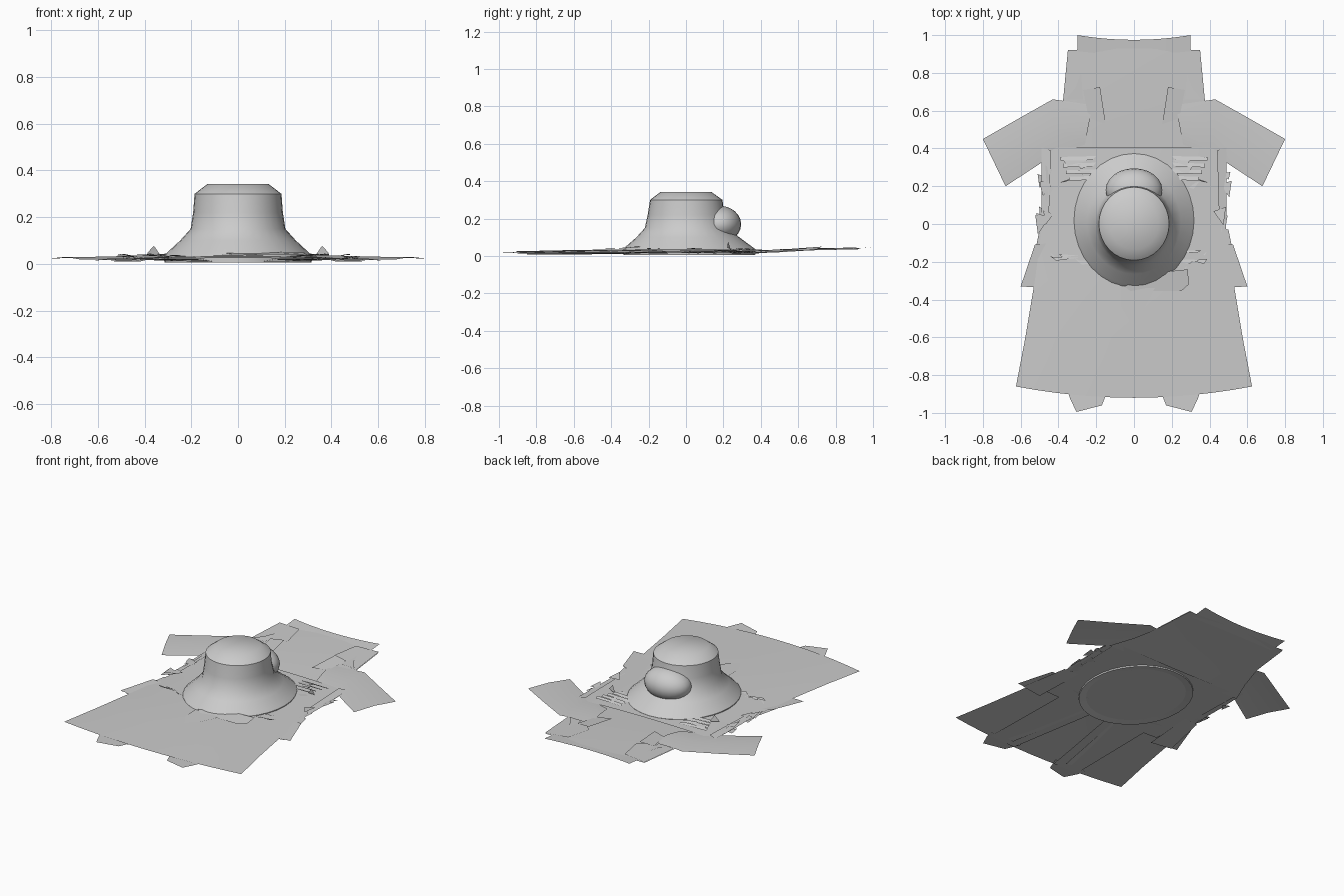
import bpy, bmesh, math, random
from mathutils import Vector

random.seed(4)


def make(name, verts, faces, angle=40):
    me = bpy.data.meshes.new(name)
    me.from_pydata(verts, [], faces)
    me.update()
    ob = bpy.data.objects.new(name, me)
    bpy.context.collection.objects.link(ob)
    bpy.ops.object.select_all(action='DESELECT')
    ob.select_set(True)
    bpy.context.view_layer.objects.active = ob
    bpy.ops.object.shade_smooth_by_angle(angle=math.radians(angle))
    return ob


def cloth(name, rows, n=12, sag=0.0, hem=0.0):
    """Symmetric sheet lofted from rows of (y, half width, centre z, edge z).
    hem bends the last row at its centre, sag bends the first row."""
    verts, faces = [], []
    for r, (y, w, zc, ze) in enumerate(rows):
        for i in range(n + 1):
            t = 2 * i / n - 1
            bend = sag if r == 0 else hem if r == len(rows) - 1 else 0
            verts.append((w * t, y + bend * (1 - t * t), zc + (ze - zc) * t * t))
    for r in range(len(rows) - 1):
        for i in range(n):
            a = r * (n + 1) + i
            b = a + n + 1
            faces.append((a, b, b + 1, a + 1))
    return make(name, verts, faces)


def panel(name, pts, mirror=True):
    """Flat patch of cloth from an outline, copied to the other side."""
    for side, s in (("right", 1), ("left", -1))[:2 if mirror else 1]:
        vs = [(s * x, y, z) for x, y, z in pts]
        order = list(range(len(vs)))
        area = sum(vs[i - 1][0] * vs[i][1] - vs[i][0] * vs[i - 1][1] for i in order)
        make(name + ("_" + side if mirror else ""), vs, [order if area > 0 else order[::-1]])


# Coat: large skirt sheet with curved hem, lining beneath it
cloth("coat_front", [(0.405, 0.485, 0.034, 0.024), (0.2, 0.49, 0.036, 0.022),
                     (0.0, 0.485, 0.036, 0.02), (-0.3, 0.525, 0.036, 0.02),
                     (-0.6, 0.575, 0.032, 0.018), (-0.86, 0.625, 0.025, 0.015)], hem=-0.06)
cloth("coat_lining", [(0.39, 0.46, 0.014, 0.018), (0.0, 0.45, 0.012, 0.018),
                      (-0.3, 0.42, 0.014, 0.02)])

# Shoulder yoke and neck strip
cloth("shoulder_yoke", [(0.92, 0.35, 0.042, 0.036), (0.66, 0.375, 0.036, 0.03),
                        (0.5, 0.42, 0.028, 0.02), (0.35, 0.48, 0.02, 0.014)], sag=0.01)
cloth("neck_strip", [(1.0, 0.3, 0.045, 0.048), (0.88, 0.3, 0.038, 0.036)], sag=-0.025)

# Collar lapels and inner folds
panel("lapel", [(0.35, 0.92, 0.042), (0.2, 0.905, 0.046), (0.165, 0.74, 0.041),
                (0.25, 0.66, 0.036), (0.375, 0.655, 0.035)])
panel("inner_lapel", [(0.27, 0.71, 0.042), (0.18, 0.725, 0.05), (0.15, 0.53, 0.036),
                      (0.24, 0.56, 0.034)])
panel("lapel_fold", [(0.28, 0.8, 0.042), (0.31, 0.72, 0.044), (0.36, 0.66, 0.04), (0.27, 0.66, 0.04)])

# Sleeves: two strips bending over a ridge line
for side, s in (("right", 1), ("left", -1)):
    path = [((0.22, 0.63, 0.034), (0.26, 0.42, 0.026)),
            ((0.43, 0.66, 0.032), (0.42, 0.37, 0.024)),
            ((0.62, 0.553, 0.026), (0.55, 0.285, 0.02)),
            ((0.80, 0.45, 0.024), (0.68, 0.2, 0.02))]
    verts, faces = [], []
    for a, b in path:
        a, b = Vector(a), Vector(b)
        m = (a + b) / 2 + Vector((0, 0, 0.008))
        verts += [(s * p.x, p.y, p.z) for p in (a, m, b)]
    for i in range(3):
        for j in range(2):
            q = [i * 3 + j, i * 3 + j + 1, i * 3 + j + 4, i * 3 + j + 3]
            faces.append(q if s > 0 else q[::-1])
    make("sleeve_" + side, verts, faces)

# Side flaps and trouser legs under the skirt, ending in shoes
panel("side_flap", [(0.44, -0.1, 0.02), (0.525, -0.11, 0.026), (0.60, -0.33, 0.018), (0.46, -0.34, 0.014)])
panel("side_flap_lower", [(0.40, -0.02, 0.016), (0.50, -0.03, 0.018), (0.56, -0.33, 0.012), (0.42, -0.35, 0.01)])
panel("shoe", [(0.13, -0.86, 0.016), (0.36, -0.86, 0.018), (0.34, -0.92, 0.02), (0.305, -0.995, 0.022),
               (0.17, -0.96, 0.018)])
panel("trouser_leg", [(0.04, -0.25, 0.012), (0.32, -0.25, 0.014), (0.33, -0.9, 0.018), (0.15, -0.9, 0.012)])
panel("leg_pleat", [(0.1, -0.3, 0.01), (0.17, -0.3, 0.022), (0.27, -0.85, 0.02), (0.2, -0.85, 0.008)])

# Folds peeking out in front of the hat brim
panel("front_fold", [(-0.05, -0.33, 0.046), (-0.02, -0.355, 0.04), (0.25, -0.355, 0.04),
                     (0.29, -0.32, 0.042), (0.285, -0.24, 0.048), (0.1, -0.26, 0.052)], False)
panel("front_tongue", [(-0.07, -0.33, 0.04), (-0.065, -0.44, 0.037), (-0.02, -0.515, 0.036),
                       (0.05, -0.45, 0.038), (0.11, -0.34, 0.042)], False)

# Stepped shoulder folds and pointed tips
for k in range(4):
    y, x = 0.36 - 0.035 * k, 0.39 - 0.015 * k
    panel("shoulder_fold_%d" % k, [(0.2, y, 0.036), (x, y - 0.005, 0.036),
                                   (x, y - 0.025, 0.043), (0.22, y - 0.022, 0.041)])
panel("fold_tip", [(0.33, 0.24, 0.034), (0.39, 0.22, 0.045), (0.36, 0.225, 0.078)])
panel("shoulder_edge", [(0.49, 0.405, 0.03), (0.44, 0.39, 0.036), (0.45, 0.05, 0.032), (0.49, 0.0, 0.022)])


# Small torn slivers scattered along the seams
def slivers(name, count, xr, yr, length, width):
    for side, s in (("right", 1), ("left", -1)):
        verts, faces = [], []
        for _ in range(count):
            x, y = random.uniform(*xr), random.uniform(*yr)
            lx = random.uniform(*length)
            ly = random.uniform(*width)
            z = random.uniform(0.01, 0.036)
            b = len(verts)
            verts += [(s * (x - lx), y, z), (s * (x + lx), y + ly * 0.3, z + 0.006),
                      (s * (x + lx * 0.6), y - ly, z + 0.009)]
            faces.append((b, b + 1, b + 2))
        make(name + "_" + side, verts, faces)


slivers("chest_slivers", 10, (0.2, 0.36), (0.2, 0.35), (0.03, 0.07), (0.01, 0.03))
slivers("side_slivers", 10, (0.45, 0.49), (0.0, 0.32), (0.015, 0.035), (0.03, 0.08))
slivers("waist_slivers", 7, (0.22, 0.38), (-0.22, -0.13), (0.03, 0.08), (0.01, 0.03))

# Hat: flared brim with rolled lower rim, tapering crown and flat top
N = 32
prof = [(0.012, 0.275, -0.29, 0.325), (0.006, 0.315, -0.335, 0.37), (0.035, 0.318, -0.335, 0.373),
        (0.052, 0.30, -0.32, 0.35), (0.10, 0.248, -0.265, 0.285), (0.15, 0.203, -0.22, 0.225),
        (0.22, 0.192, -0.205, 0.205), (0.30, 0.186, -0.192, 0.195), (0.343, 0.13, -0.135, 0.135)]
verts, faces = [], []
for z, rx, y0, y1 in prof:
    for i in range(N):
        a = 2 * math.pi * i / N
        verts.append((rx * math.cos(a), (y0 + y1) / 2 + (y1 - y0) / 2 * math.sin(a), z))
for r in range(len(prof) - 1):
    for i in range(N):
        j = (i + 1) % N
        faces.append((r * N + i, r * N + j, (r + 1) * N + j, (r + 1) * N + i))
faces.append(tuple((len(prof) - 1) * N + i for i in range(N)))
make("hat", verts, faces, 38)

# Rounded bulge on the back of the crown
bpy.ops.mesh.primitive_uv_sphere_add(segments=24, ring_count=12, radius=1, location=(0, 0.18, 0.17))
bulge = bpy.context.object
bulge.name = "hat_back_bulge"
bulge.scale = (0.15, 0.115, 0.098)
bpy.ops.object.shade_smooth_by_angle(angle=math.radians(40))
